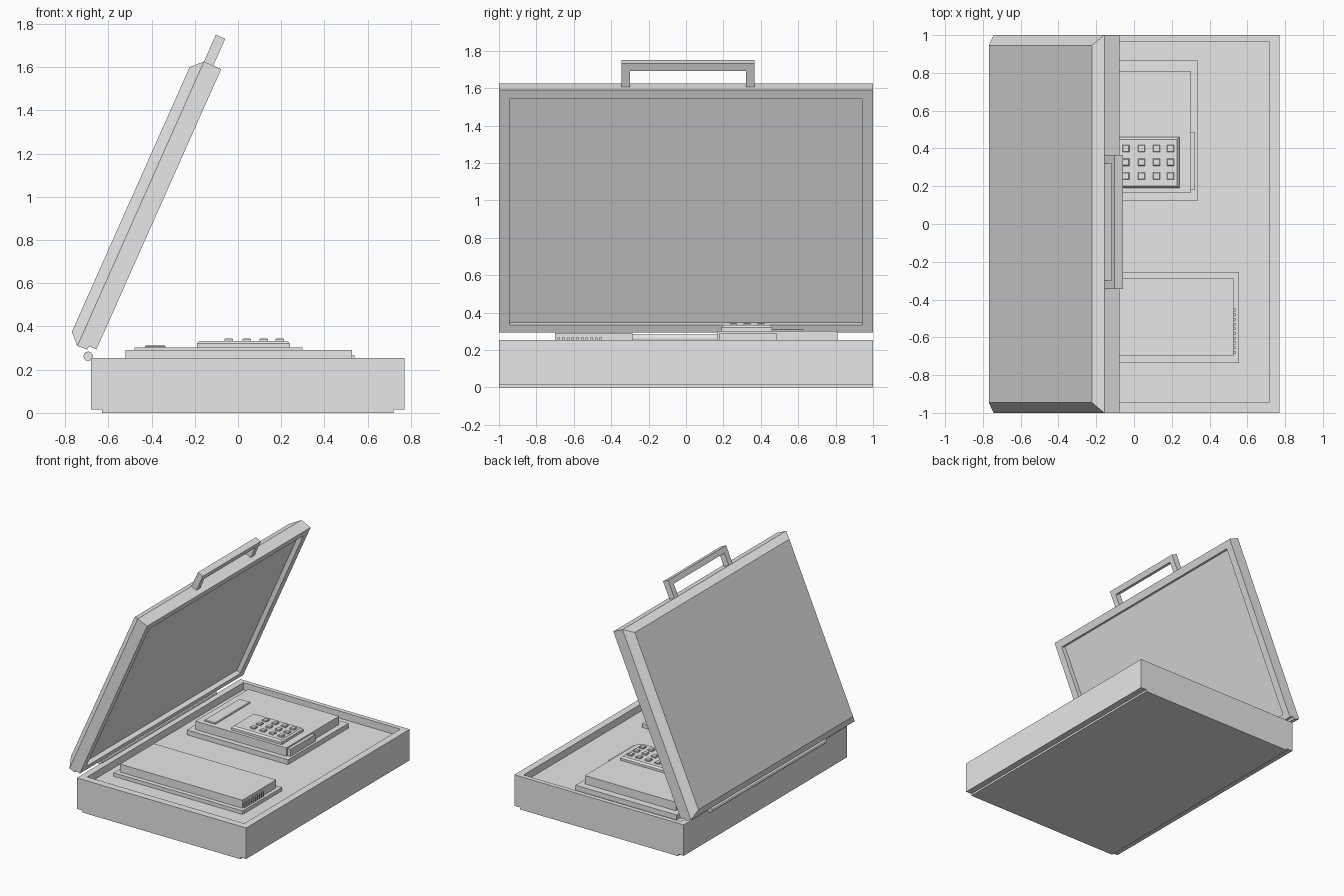
import bpy, bmesh, math
from mathutils import Matrix, Vector

if "Cube" in bpy.data.objects:
    bpy.data.objects.remove(bpy.data.objects["Cube"])

grey = bpy.data.materials.new("plain grey")
grey.diffuse_color = (0.8, 0.8, 0.8, 1)
grey.use_nodes = True
grey.node_tree.nodes["Principled BSDF"].inputs["Base Color"].default_value = grey.diffuse_color


def finish(name, bm, matrix=None):
    if matrix:
        bm.transform(matrix)
    bmesh.ops.recalc_face_normals(bm, faces=bm.faces)
    me = bpy.data.meshes.new(name)
    bm.to_mesh(me)
    bm.free()
    me.materials.append(grey)
    ob = bpy.data.objects.new(name, me)
    bpy.context.collection.objects.link(ob)
    return ob


def loft(name, rings, matrix=None):
    """Stack of rectangles (x0, x1, y0, y1, z) joined into one closed shell."""
    bm = bmesh.new()
    loops = [[bm.verts.new(p) for p in ((a, c, z), (b, c, z), (b, d, z), (a, d, z))]
             for a, b, c, d, z in rings]
    for lo, hi in zip(loops, loops[1:]):
        for i in range(4):
            j = (i + 1) % 4
            bm.faces.new((lo[i], lo[j], hi[j], hi[i]))
    bm.faces.new(loops[0])
    bm.faces.new(loops[-1])
    return finish(name, bm, matrix)


def box(name, x0, x1, y0, y1, z0, z1, taper=0.0, matrix=None):
    rings = [(x0, x1, y0, y1, z0)]
    if taper:
        rings.append((x0, x1, y0, y1, z1 - taper))
    rings.append((x0 + taper, x1 - taper, y0 + taper, y1 - taper, z1))
    return loft(name, rings, matrix)


# Case base: open tray on a slightly narrower foot
FLOOR = 0.2
loft("case_base", [(-.68, .77, -1, 1, .015), (-.68, .77, -1, 1, .255),
                   (-.63, .715, -.945, .965, .255), (-.63, .715, -.945, .965, FLOOR)])
box("base_foot", -.63, .72, -1, 1, 0, .02)

# Lid frame: local x runs up the lid, local z points out of its back
tilt = math.radians(66)
u = Vector((math.cos(tilt), 0, math.sin(tilt)))
n = Vector((-math.sin(tilt), 0, math.cos(tilt)))
lid = Matrix(((u.x, 0, n.x, -.655), (0, 1, 0, 0), (u.z, 0, n.z, .294), (0, 0, 0, 1)))

# Lid: bevelled back, stepped hinge edge, recessed inner panel
loft("case_lid", [(.028, 1.369, -.945, .945, .137), (-.022, 1.419, -1, 1, .087),
                  (-.018, 1.419, -1, 1, .039), (0, 1.419, -1, 1, .037),
                  (0, 1.419, -1, 1, 0), (.044, 1.365, -.945, .94, 0),
                  (.044, 1.365, -.945, .94, .035)], lid)

# Carrying handle on the top edge of the lid
box("handle_bar", 1.513, 1.555, -.345, .365, .04, .087, matrix=lid)
for side, y in (("left", -.345), ("right", .32)):
    box("handle_leg_" + side, 1.41, 1.513, y, y + .045, .04, .087, matrix=lid)

# Hinge rod along the back
bm = bmesh.new()
bmesh.ops.create_cone(bm, cap_ends=True, segments=12, radius1=.022, radius2=.022, depth=1.4)
hinge = finish("hinge_rod", bm, Matrix.Translation((-.693, 0, .262))
               @ Matrix.Rotation(math.pi / 2, 4, 'X'))

# Handset unit: plate, body, side ledge and display
box("handset_plate", -.525, .34, .125, .865, FLOOR - .01, .238)
box("handset_body", -.48, .298, .165, .81, FLOOR, .303)
box("handset_ledge", .29, .322, .18, .485, FLOOR, .292)
box("display", -.43, -.335, .2, .63, .30, .313, .005)

# Keypad with four columns of three keys
box("keypad", -.19, .24, .19, .46, .30, .333, .012)
for x in (-.043, .04, .119, .193):
    for y in (.254, .327, .40):
        box("key", x - .019, x + .019, y - .019, y + .019, .33, .345, .004)

# Second unit: plate, body and a row of vent ribs at its end
box("battery_plate", -.55, .555, -.735, -.255, FLOOR - .01, .228)
box("battery_body", -.52, .527, -.70, -.285, FLOOR, .29)
for i in range(10):
    y = -.68 + i * .025
    box("vent_rib", .52, .538, y - .007, y + .007, .225, .266)
